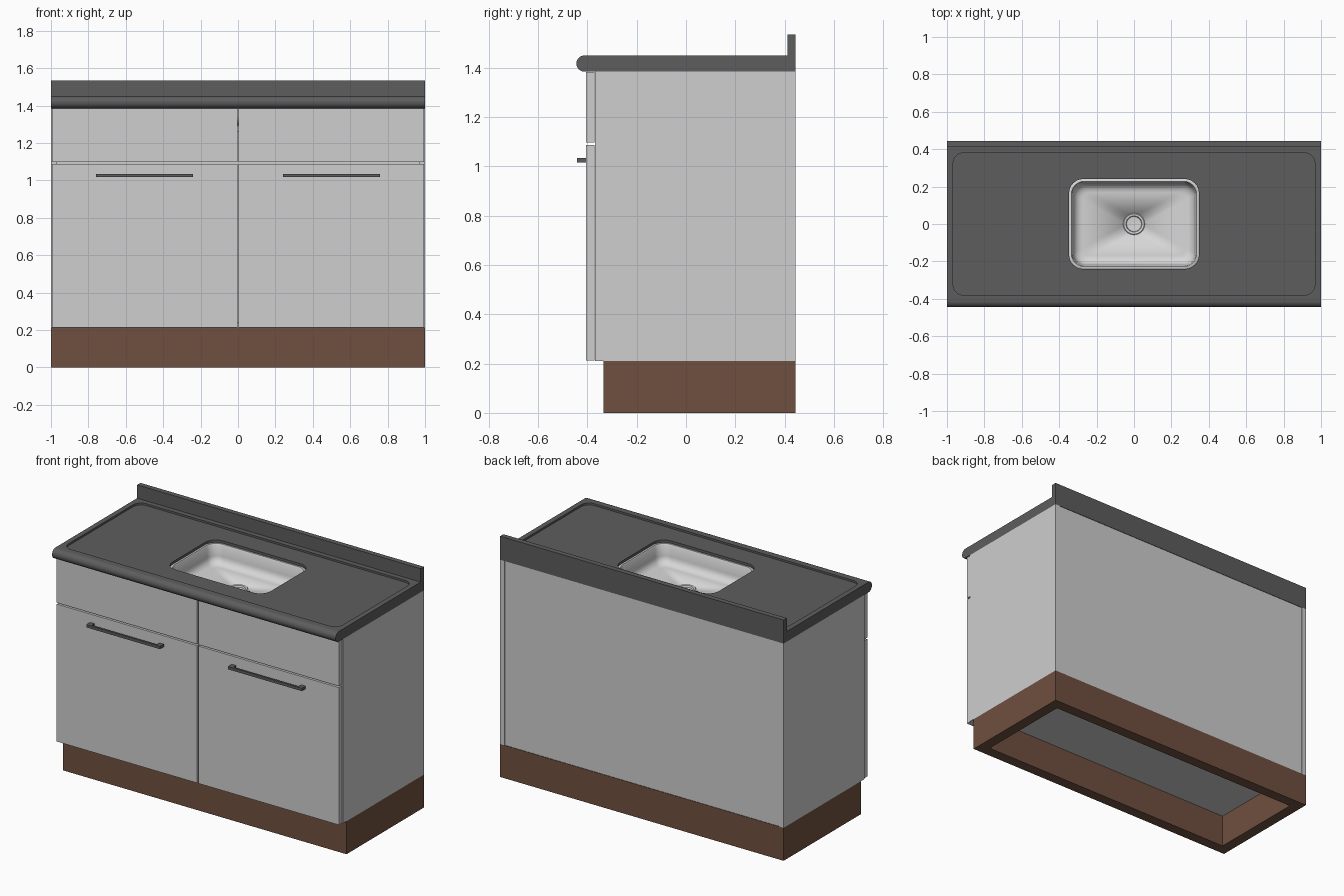
import bpy, bmesh, math
from mathutils import Vector

if "Cube" in bpy.data.objects:
    bpy.data.objects.remove(bpy.data.objects["Cube"])


def material(name, r, g, b):
    m = bpy.data.materials.new(name)
    m.diffuse_color = (r, g, b, 1)
    m.use_nodes = True
    m.node_tree.nodes["Principled BSDF"].inputs["Base Color"].default_value = m.diffuse_color
    return m


CABINET = material("light_grey_panel", 0.62, 0.62, 0.62)
COUNTER = material("dark_grey_stone", 0.11, 0.11, 0.11)
WOOD = material("brown_plinth", 0.160, 0.080, 0.050)
STEEL = material("sink_steel", 0.68, 0.68, 0.68)


def finish(name, bm, mat, smooth=False):
    bmesh.ops.remove_doubles(bm, verts=bm.verts, dist=1e-5)
    bmesh.ops.recalc_face_normals(bm, faces=bm.faces)
    me = bpy.data.meshes.new(name)
    bm.to_mesh(me)
    bm.free()
    ob = bpy.data.objects.new(name, me)
    bpy.context.collection.objects.link(ob)
    me.materials.append(mat)
    if smooth:
        activate(ob)
        bpy.ops.object.shade_smooth_by_angle(angle=math.radians(35))
    return ob


def activate(ob):
    bpy.ops.object.select_all(action='DESELECT')
    ob.select_set(True)
    bpy.context.view_layer.objects.active = ob


def boxes(name, mat, *ranges):
    """One object from boxes given as (x0, x1, y0, y1, z0, z1)."""
    bm = bmesh.new()
    for x0, x1, y0, y1, z0, z1 in ranges:
        vs = bmesh.ops.create_cube(bm, size=1)['verts']
        for v in vs:
            v.co = Vector(((x0 + x1) / 2 + v.co.x * (x1 - x0),
                           (y0 + y1) / 2 + v.co.y * (y1 - y0),
                           (z0 + z1) / 2 + v.co.z * (z1 - z0)))
    me_ob = bpy.data.meshes.new(name)
    bmesh.ops.recalc_face_normals(bm, faces=bm.faces)
    bm.to_mesh(me_ob)
    bm.free()
    ob = bpy.data.objects.new(name, me_ob)
    bpy.context.collection.objects.link(ob)
    me_ob.materials.append(mat)
    return ob


def rounded(hx, hy, r, z, n=8):
    """Rounded rectangle loop; equals a circle when hx = hy = r."""
    pts = []
    for k, (sx, sy) in enumerate(((1, 1), (-1, 1), (-1, -1), (1, -1))):
        for i in range(n + 1):
            a = math.pi / 2 * (k + i / n)
            pts.append(Vector((sx * (hx - r) + r * math.cos(a),
                               sy * (hy - r) + r * math.sin(a), z)))
    return pts


def loft(loops, cap_start=False, cap_end=False):
    bm = bmesh.new()
    rings = [[bm.verts.new(p) for p in lp] for lp in loops]
    n = len(rings[0])
    for a, b in zip(rings, rings[1:]):
        for i in range(n):
            j = (i + 1) % n
            bm.faces.new((a[i], a[j], b[j], b[i]))
    if cap_start:
        bm.faces.new(rings[0])
    if cap_end:
        bm.faces.new(rings[-1])
    return bm


def cut(ob, hx, hy, r, z0, z1):
    """Cut a rounded rectangular pocket out of an object."""
    c = finish("cutter", loft([rounded(hx, hy, r, z0), rounded(hx, hy, r, z1)],
                              True, True), COUNTER)
    c.hide_render = True
    mod = ob.modifiers.new("cut", 'BOOLEAN')
    mod.object, mod.operation, mod.solver = c, 'DIFFERENCE', 'EXACT'
    activate(ob)
    bpy.ops.object.modifier_apply(modifier=mod.name)
    bpy.data.objects.remove(c)


# Plinth: open frame
T = 0.07
plinth = finish("plinth", loft([[Vector((x * (1 - i), -0.335 + i if y < 0 else 0.445 - i, z))
                                 for x, y in ((-1, -1), (1, -1), (1, 1), (-1, 1))]
                                for i, z in ((0, 0.21), (0, 0), (T, 0), (T, 0.21), (0, 0.21))]), WOOD)

# Cabinet carcass
for side, s in (("left", -1), ("right", 1)):
    x0, x1 = sorted((s * 0.968, s))
    boxes(side + "_side_panel", CABINET, (x0, x1, -0.37, 0.445, 0.21, 1.385))
boxes("back_panel", CABINET, (-0.968, 0.968, 0.42, 0.442, 0.21, 1.385))
boxes("bottom_panel", CABINET, (-0.968, 0.968, -0.37, 0.42, 0.21, 0.24))

# Doors, drawer fronts and bar handles
for side, s in (("left", -1), ("right", 1)):
    x0, x1 = sorted((s * 0.004, s * 0.995))
    boxes(side + "_door", CABINET, (x0, x1, -0.405, -0.371, 0.212, 1.088))
    boxes(side + "_drawer_front", CABINET, (x0, x1, -0.405, -0.371, 1.097, 1.384))
    h0, h1 = sorted((s * 0.24, s * 0.76))
    boxes(side + "_handle", COUNTER,
          (h0, h1, -0.443, -0.430, 1.017, 1.035),
          (h0, h0 + 0.03, -0.430, -0.404, 1.017, 1.035),
          (h1 - 0.03, h1, -0.430, -0.404, 1.017, 1.035))

# Countertop: profile with bullnose front and upstand, extruded along x
R = 0.0325
profile = [(0.445, 1.385)]
profile += [(-0.4125 - R * math.sin(math.pi * i / 16), 1.4175 - R * math.cos(math.pi * i / 16))
            for i in range(17)]
profile += [(0.412, 1.45), (0.412, 1.535), (0.445, 1.535)]
counter = finish("countertop", loft([[Vector((x, y, z)) for y, z in profile] for x in (-1, 1)],
                                    True, True), COUNTER)
cut(counter, 0.967, 0.38, 0.055, 1.438, 1.5)
cut(counter, 0.347, 0.24, 0.075, 1.3, 1.5)
activate(counter)
bpy.ops.object.shade_smooth_by_angle(angle=math.radians(35))

# Sink basin: rim, tapered walls, rounded floor edge, drain opening
steps = [(-0.006, 1.422), (0.012, 1.422), (0.016, 1.415), (0.022, 1.350)]
steps += [(0.022 + 0.05 * (1 - math.cos(a)), 1.350 - 0.05 * math.sin(a))
          for a in (math.pi / 12 * i for i in range(1, 7))]
loops = [rounded(0.347 - d, 0.24 - d, max(0.075 - d * 0.5, 0.03), z) for d, z in steps]
loops.append(rounded(0.045, 0.045, 0.045, 1.296))
sink = finish("sink_basin", loft(loops), STEEL, True)
for p in sink.data.polygons:            # open shell should face upwards
    if p.normal.z > 0.9:
        break
else:
    sink.data.flip_normals()
solid = sink.modifiers.new("thickness", 'SOLIDIFY')
solid.thickness, solid.offset = 0.005, -1

# Drain: flanged cup with a centre screw
drain = [(0.036, 1.26), (0.046, 1.262), (0.046, 1.29), (0.058, 1.297), (0.054, 1.301),
         (0.043, 1.299), (0.040, 1.288), (0.008, 1.286), (0.008, 1.290), (0.004, 1.291)]
finish("drain", loft([rounded(r, r, r, z) for r, z in drain], True, True), STEEL, True)
